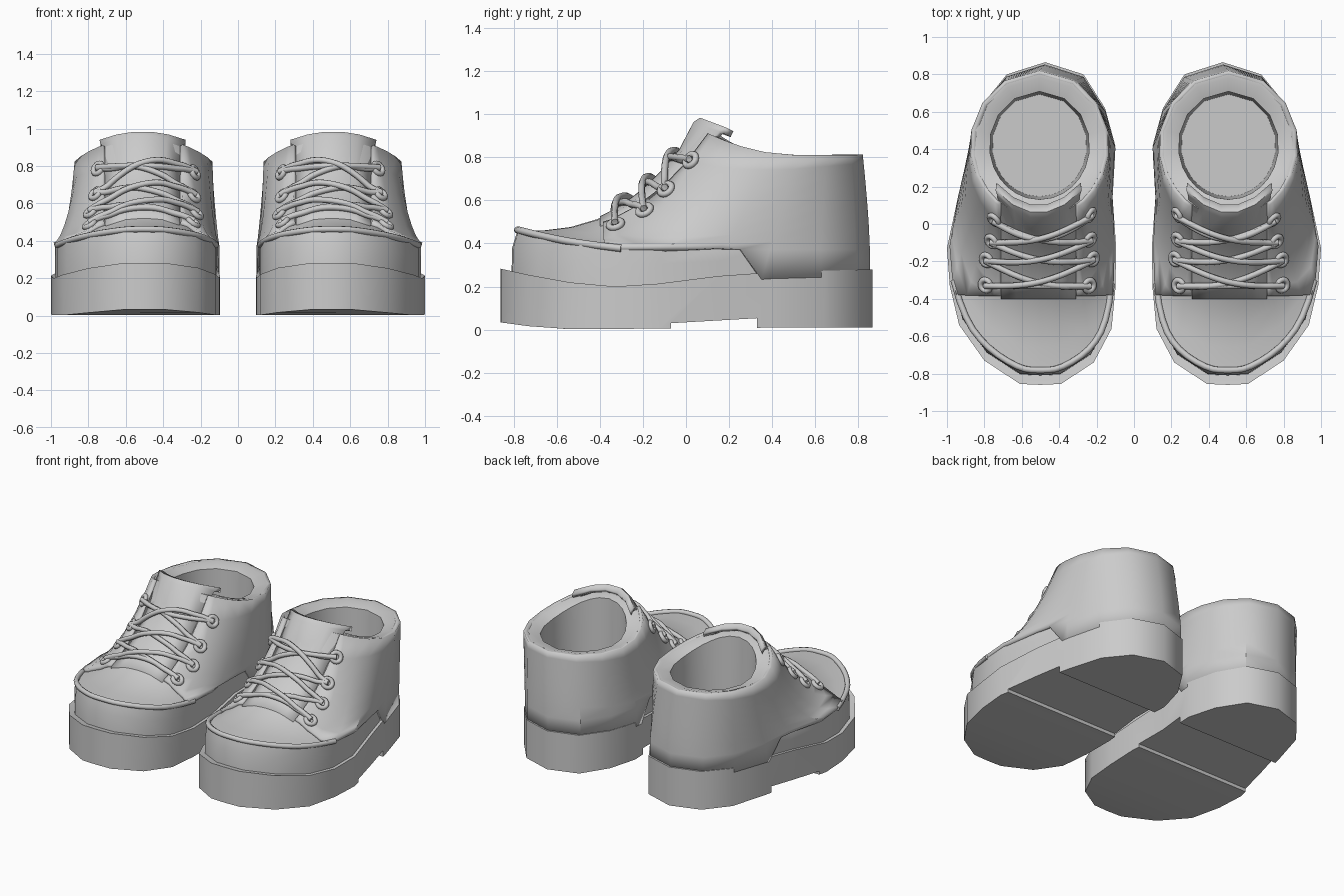
import bpy, bmesh, math
from mathutils import Vector
from mathutils.bvhtree import BVHTree

if "Cube" in bpy.data.objects:
    bpy.data.objects.remove(bpy.data.objects["Cube"])

# plan outline of one sole, counter-clockwise from the toe
OUT = [(.50, -.86), (.61, -.855), (.80, -.73), (.935, -.54), (.985, -.33), (1.0, -.13), (.94, .15),
       (.88, .40), (.81, .64), (.68, .80), (.475, .865), (.27, .80), (.155, .62), (.10, .42),
       (.115, .15), (.095, -.13), (.10, -.35), (.12, -.56), (.215, -.74), (.39, -.855)]
HALF = [-90, -75, -62, -50, -38, -24, -8, 12, 35, 60, 90]
ANG = [math.radians(a) for a in HALF + [180 - a for a in HALF[9:0:-1]]]
N = len(OUT)


def interp(table, y):
    for (a, za), (b, zb) in zip(table, table[1:]):
        if y <= b:
            return za + (zb - za) * max(0, (y - a) / (b - a))
    return table[-1][1]


def sole_top(y):
    return interp([(-.87, .285), (-.6, .225), (-.33, .2), (-.1, .215), (.25, .262), (.87, .28)], y)


def sole_bottom(y):
    return interp([(-.87, .035), (-.7, .012), (-.5, 0), (0, .008), (.87, .01)], y)


def collar(i, s=1.0):
    x, y = .505 + .352 * s * math.cos(ANG[i]), .42 + .38 * s * math.sin(ANG[i])
    y0 = .42 + .38 * math.sin(ANG[i])
    return Vector((x, y, .81 + .13 * max(0, (.5 - y0) / .46) ** 2))


def rim(i):
    x, y = OUT[i]
    p = Vector((.53 + (x - .53) * .955, y * (.91 if y < 0 else .963), 0))
    p.z = .372 + .085 * max(0, (-.3 - p.y) / .48) ** 1.5
    return p


def ring(v):
    pts = []
    for i in range(N):
        a, b = rim(i), collar(i)
        p = a.lerp(b, v)
        power = .7 + 2.1 * (.86 - a.y) / 1.7
        p.z = a.z + (b.z - a.z) * v ** power
        pts.append(p)
    return pts


def skin(rings, cap=False):
    bm = bmesh.new()
    rows = [[bm.verts.new(p) for p in r] for r in rings]
    for a, b in zip(rows, rows[1:]):
        for i in range(N):
            j = (i + 1) % N
            bm.faces.new((a[i], a[j], b[j], b[i]))
    if cap:
        bm.faces.new(rows[-1])
    bm.normal_update()
    return bm


def finish(name, me, solid=0, angle=38):
    me.name = name
    for p in me.polygons:
        p.use_smooth = True
    me.set_sharp_from_angle(angle=math.radians(angle))
    ob = bpy.data.objects.new(name, me)
    bpy.context.collection.objects.link(ob)
    if solid:
        m = ob.modifiers.new("thickness", 'SOLIDIFY')
        m.thickness, m.offset = solid, -1
    m = ob.modifiers.new("pair", 'MIRROR')
    m.use_mirror_merge = False
    return ob


def to_mesh(bm, name):
    me = bpy.data.meshes.new(name)
    bm.to_mesh(me)
    return me


def evaluated(ob):
    bpy.context.view_layer.update()
    dg = bpy.context.evaluated_depsgraph_get()
    return bpy.data.meshes.new_from_object(ob.evaluated_get(dg))


def tube(name, pts, r):
    cu = bpy.data.curves.new(name + "_path", 'CURVE')
    cu.dimensions, cu.bevel_depth, cu.bevel_resolution = '3D', r, 2
    cu.use_fill_caps = True
    cu.resolution_u = 3
    sp = cu.splines.new('NURBS')
    sp.points.add(len(pts) - 1)
    for q, p in zip(sp.points, pts):
        q.co = (*p, 1)
    sp.use_endpoint_u, sp.order_u = True, 3
    ob = bpy.data.objects.new(name + "_path", cu)
    bpy.context.collection.objects.link(ob)
    me = evaluated(ob)
    bpy.data.objects.remove(ob)
    return finish(name, me, angle=60)


# sole with the arch cut out underneath
bm = skin([[Vector((x, y, f(y))) for x, y in OUT] for f in (sole_bottom, sole_top)])
bm.verts.ensure_lookup_table()
for k, flip in ((0, True), (N, False)):
    for i in range(0, 10):
        ids = list(dict.fromkeys([i, i + 1, N - 1 - i, (N - i) % N]))
        bm.faces.new([bm.verts[k + j] for j in (ids[::-1] if flip else ids)])
        bm.verts.ensure_lookup_table()
sole = bpy.data.objects.new("sole_blank", to_mesh(bm, "sole_blank"))
bpy.context.collection.objects.link(sole)
bm = bmesh.new()
side = [[bm.verts.new((x, y, z)) for y, z in ((-.07, -.2), (.33, -.2), (.33, .053), (-.07, .03))]
        for x in (-.1, 1.2)]
bm.faces.new(side[0])
bm.faces.new(side[1][::-1])
for i in range(4):
    j = (i + 1) % 4
    bm.faces.new((side[0][i], side[1][i], side[1][j], side[0][j]))
bmesh.ops.recalc_face_normals(bm, faces=bm.faces)
cutter = bpy.data.objects.new("arch_cutter", to_mesh(bm, "arch_cutter"))
bpy.context.collection.objects.link(cutter)
cutter.hide_render = True
mod = sole.modifiers.new("arch", 'BOOLEAN')
mod.object, mod.operation, mod.solver = cutter, 'DIFFERENCE', 'EXACT'
sole_mesh = evaluated(sole)
bpy.data.objects.remove(sole)
bpy.data.objects.remove(cutter)
finish("sole", sole_mesh, angle=50)

# vamp, toe wall and padded lining in one skin
foot, belly = [], []
for i in range(N):
    p = rim(i)
    k = 1.035 if p.y < 0 else 1
    foot.append(Vector((p.x, p.y * k, sole_top(p.y) - .03)))
    belly.append(foot[-1].lerp(p, .65) + Vector((0, (k - 1) * p.y * .5, 0)))
outer = [foot] + [ring(v) for v in (0, .15, .3, .45, .6, .75, .88, 1)]
lining = []
for s, z in ((.95, .0), (.76, .02), (.72, None)):
    r = [collar(i, s) for i in range(N)]
    for p in r:
        p.z = .3 if z is None else p.z - z
    lining.append(r)
body = skin([foot, belly] + outer[1:] + lining, cap=True)
trees = [BVHTree.FromBMesh(body)]
finish("upper", to_mesh(body, "upper"))

# quarters: outer shell cut away at the toe, throat and toe guard
bm = skin(outer)


def split(co, no, test):
    fs = [f for f in bm.faces if test(f.calc_center_median())]
    es = {e for f in fs for e in f.edges}
    vs = {v for f in fs for v in f.verts}
    bmesh.ops.bisect_plane(bm, geom=list(vs) + list(es) + fs, plane_co=co, plane_no=no)


split((0, -.38, 0), (0, 1, 0), lambda c: True)
split((0, .32, .27), (0, 1, .7), lambda c: c.z < .37 and c.y < .6)
for x in (.31, .71):
    split((x, 0, 0), (1, 0, 0), lambda c: c.y < .2)
drop = []
for f in bm.faces:
    c = f.calc_center_median()
    guard = c.z < .365 and (c.y - .32) + .7 * (c.z - .27) < 0
    if c.y < -.38 or guard or (.31 < c.x < .71 and c.y < .25):
        drop.append(f)
bmesh.ops.delete(bm, geom=drop, context='FACES')
bm.normal_update()
for v, n in [(v, v.normal.copy()) for v in bm.verts]:
    v.co += n * .02
bm.normal_update()
quarter_tree = BVHTree.FromBMesh(bm)
trees.append(quarter_tree)
finish("quarters", to_mesh(bm, "quarters"), solid=.03)


def surface_z(x, y):
    hits = [t.ray_cast(Vector((x, y, 3)), Vector((0, 0, -1)))[0] for t in trees]
    return max([h.z for h in hits if h], default=0)


# tongue
US = [-1, -.6, -.2, .2, .6, 1]
rows = [[(.51 + .2 * u, y, surface_z(.51 + .2 * u, y) + .008) for u in US] for y in (-.4, -.3, -.2, -.1, -.03)]
for y, z, w in ((.03, .965, .22), (.06, .985, .23), (.10, .965, .225)):
    rows.append([(.51 + w * u, y + .12 * u * u, z - .045 * u * u) for u in US])
bm = bmesh.new()
grid = [[bm.verts.new(p) for p in r] for r in rows]
for a, b in zip(grid, grid[1:]):
    for i in range(len(US) - 1):
        bm.faces.new((a[i], a[i + 1], b[i + 1], b[i]))
bm.normal_update()
trees.append(BVHTree.FromBMesh(bm))
finish("tongue", to_mesh(bm, "tongue"), solid=.03)

# piping around the toe
piping = [rim(i % N) + Vector((0, 0, .005)) for i in range(16, N + 5)]
tube("toe_piping", piping, .017)

# eyelets, seated on the quarters
inner_eyes, outer_eyes = [], []
for xi, xo, y, z in ((.24, .80, -.33, .5), (.20, .80, -.2, .57), (.21, .77, -.1, .66), (.20, .74, .03, .78)):
    for x, store in ((xi, inner_eyes), (xo, outer_eyes)):
        co, no, _, _ = quarter_tree.find_nearest(Vector((x, y, z)))
        co = co + no * .008
        store.append(co + no * .012)
        bpy.ops.mesh.primitive_torus_add(major_segments=16, minor_segments=8, major_radius=.031, minor_radius=.015)
        tmp = bpy.context.object
        me = tmp.data
        m = no.to_track_quat('Z', 'Y').to_matrix().to_4x4()
        m.translation = co
        me.transform(m)
        bpy.data.objects.remove(tmp)
        finish("eyelet", me, angle=60)


# laces: bars at both ends, crossings between
def lace(a, b, lift, bow):
    pts = []
    for k in range(11):
        t = k / 10
        s = math.sin(math.pi * t)
        p = a.lerp(b, t)
        p.y -= bow * s
        if 0 < k < 10:
            p.z = max(p.z + .02 * s, surface_z(p.x, p.y) + .014 + lift * s)
        pts.append(p)
    tube("lace", pts, .016)


lace(inner_eyes[0], outer_eyes[0], .005, .0)
for k in range(3):
    lace(inner_eyes[k], outer_eyes[k + 1], .005, .05)
    lace(outer_eyes[k], inner_eyes[k + 1], .03, .05)
lace(inner_eyes[3], outer_eyes[3], .01, .11)
